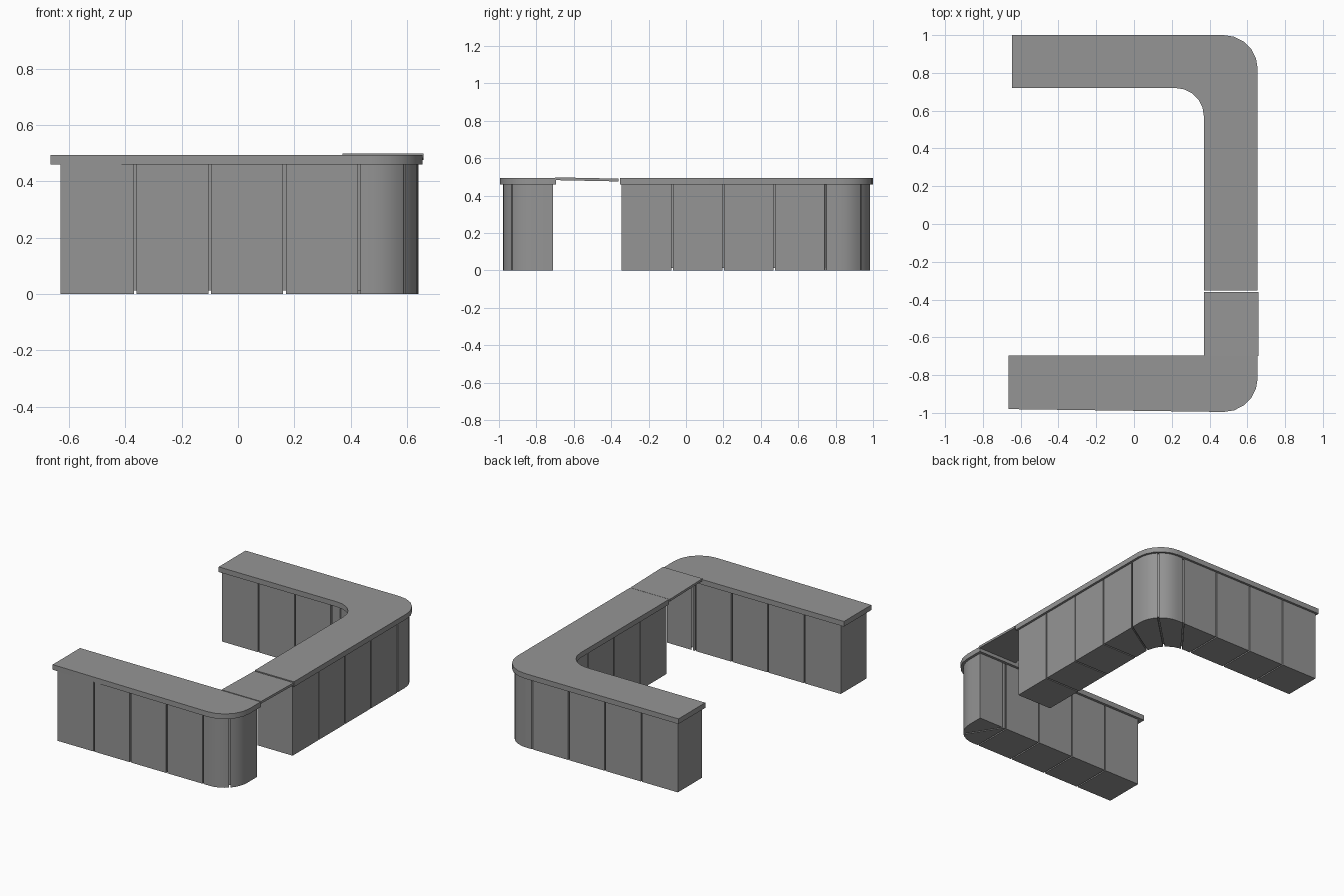
import bpy
import bmesh
from math import cos, sin, radians, atan2
from mathutils import Vector

cube = bpy.data.objects.get("Cube")
if cube:
    bpy.data.objects.remove(cube, do_unlink=True)

grey = bpy.data.materials.new("mid grey")
grey.use_nodes = True
grey.diffuse_color = (0.3, 0.3, 0.3, 1)
grey.node_tree.nodes["Principled BSDF"].inputs["Base Color"].default_value = (0.3, 0.3, 0.3, 1)


def arc(cx, cy, r, start, end, steps):
    """Points along a circular arc, angles in degrees."""
    angles = [radians(start + (end - start) * i / steps) for i in range(steps + 1)]
    return [(cx + r * cos(a), cy + r * sin(a)) for a in angles]


def prism(name, outline, bottom, top):
    """Upright solid with the given plan outline."""
    bm = bmesh.new()
    face = bm.faces.new([bm.verts.new((x, y, bottom)) for x, y in outline])
    raised = bmesh.ops.extrude_face_region(bm, geom=[face])["geom"]
    verts = [v for v in raised if isinstance(v, bmesh.types.BMVert)]
    bmesh.ops.translate(bm, verts=verts, vec=(0, 0, top - bottom))
    bmesh.ops.recalc_face_normals(bm, faces=bm.faces)
    mesh = bpy.data.meshes.new(name)
    bm.to_mesh(mesh)
    bm.free()
    mesh.materials.append(grey)
    obj = bpy.data.objects.new(name, mesh)
    bpy.context.collection.objects.link(obj)
    return obj


def activate(obj):
    bpy.ops.object.select_all(action="DESELECT")
    obj.select_set(True)
    bpy.context.view_layer.objects.active = obj


def smooth(obj):
    activate(obj)
    bpy.ops.object.shade_smooth_by_angle(angle=radians(30))


def cut_seams(obj, seams, width=0.009):
    """Split a cabinet run into modules with narrow vertical gaps."""
    for a, b in seams:
        a, b = Vector(a), Vector(b)
        along = (b - a).normalized()
        side = Vector((-along.y, along.x)) * width / 2
        a, b = a - along * 0.04, b + along * 0.04
        cutter = prism("seam_cutter", [a + side, a - side, b - side, b + side], -0.1, 0.6)
        mod = obj.modifiers.new("seam", "BOOLEAN")
        mod.operation = "DIFFERENCE"
        mod.solver = "EXACT"
        mod.object = cutter
        activate(obj)
        bpy.ops.object.modifier_apply(modifier=mod.name)
        bpy.data.objects.remove(cutter, do_unlink=True)


def rear_outline(d, left, near, steps):
    """L-shaped run along the back and the left side, inset by d."""
    return ([(left, 0.72 + d), (left, 1 - d)]
            + arc(0.475, 0.82, 0.18 - d, 90, 0, steps)
            + [(0.655 - d, near), (0.37 + d, near)]
            + arc(0.22, 0.57, 0.15 + d, 0, 90, steps))


def front_outline(d, left, steps, skew=0.0):
    """Straight run across the front with one rounded corner, inset by d."""
    return ([(left, -0.695 - d), (left, -0.995 + skew + d)]
            + arc(0.475, -0.815, 0.18 - d, -90, 0, steps)
            + [(0.655 - d, -0.695 - d)])


# Seam positions shared by the runs along x
along_x = [-0.365 + 0.265 * i for i in range(4)]

# Rear cabinet run, with fanned seams round the corner
rear_seams = [((x, 0.985), (x, 0.735)) for x in along_x[:3]]
rear_seams += [((0.64, y), (0.385, y)) for y in (-0.073, 0.2, 0.472)]
rear_seams += [((0.43, 0.985), (0.235, 0.735)),
               ((0.59, 0.935), (0.34, 0.69)),
               ((0.64, 0.745), (0.385, 0.585))]
rear_cabinets = prism("rear_cabinets", rear_outline(0.015, -0.63, -0.345, 8), 0, 0.46)
cut_seams(rear_cabinets, rear_seams)
smooth(rear_cabinets)
smooth(prism("rear_cabinet_core", rear_outline(0.027, -0.618, -0.333, 8), 0.012, 0.46))

# Front cabinet run
front_seams = [((x, -0.98), (x, -0.715)) for x in along_x]
front_seams.append(((0.59, -0.93), (0.455, -0.715)))
front_cabinets = prism("front_cabinets", front_outline(0.017, -0.63, 8), 0, 0.46)
cut_seams(front_cabinets, front_seams)
smooth(front_cabinets)
smooth(prism("front_cabinet_core", front_outline(0.029, -0.618, 8), 0.012, 0.46))

# Overhanging countertops
smooth(prism("rear_countertop", rear_outline(0, -0.645, -0.353, 5), 0.46, 0.494))
smooth(prism("front_countertop", front_outline(0, -0.665, 5, 0.015), 0.46, 0.494))

# Thin lift-up flap bridging the gap, tilted slightly down to the back
flap = prism("counter_flap", [(0.37, -0.7), (0.658, -0.7), (0.658, -0.36), (0.37, -0.36)],
             0.483, 0.498)
for v in flap.data.vertices:
    v.co.z -= 0.007 * (v.co.y + 0.7) / 0.34
